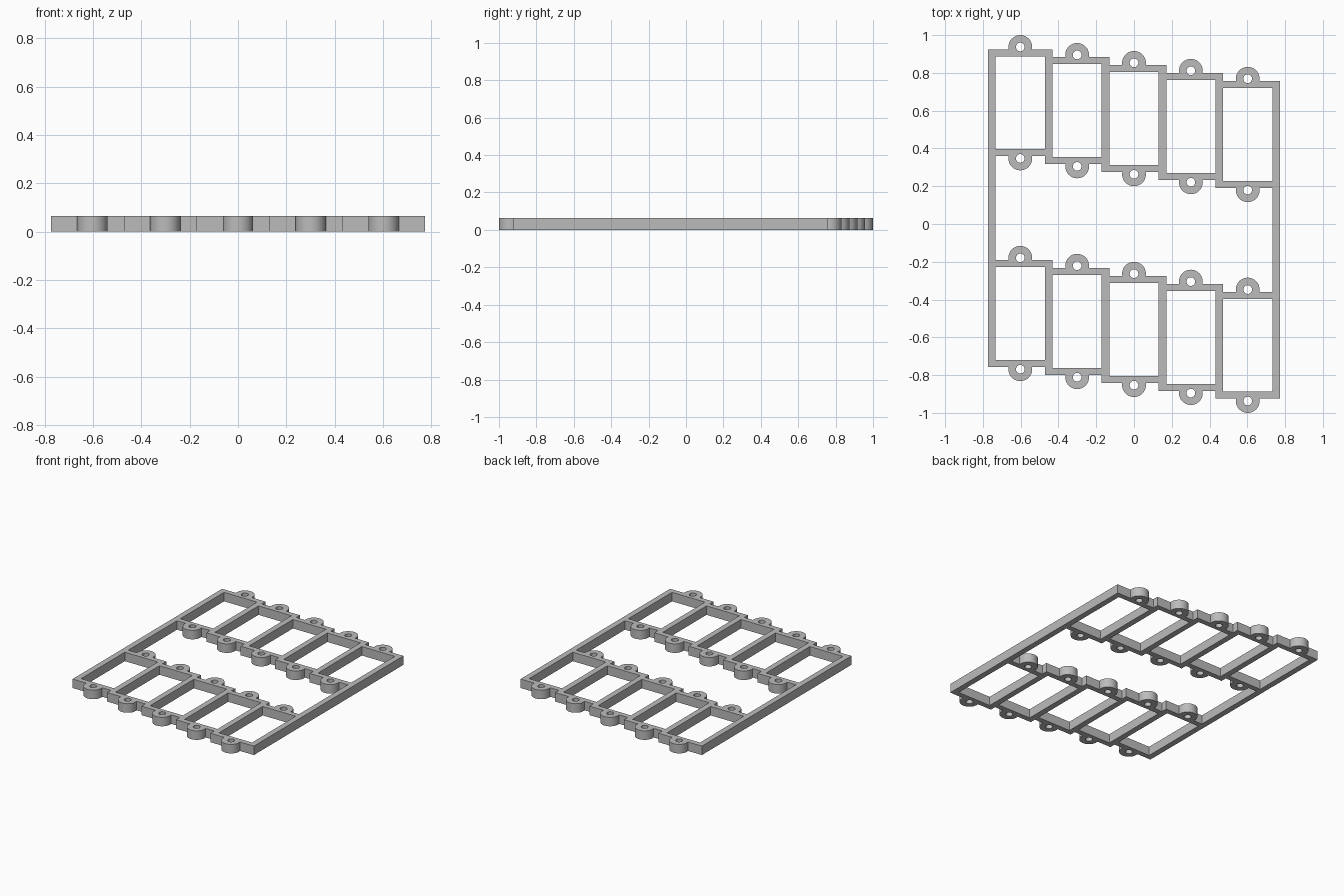
import bpy, bmesh, math
from mathutils import Matrix, Vector

if "Cube" in bpy.data.objects:
    bpy.data.objects.remove(bpy.data.objects["Cube"])

H = 0.064                      # thickness
PITCH, STEP = 0.301, 0.042     # spacing and stagger of the cells
OUT_X, OUT_Y = 0.171, 0.283    # half size of a cell plate
IN_X, IN_Y = 0.13, 0.246       # half size of its opening
RING, HOLE = 0.063, 0.023      # lug and hole radii
LUG_Y = 0.295                  # lug distance from cell centre
ROWS = (0.558, -0.558)


def box(bm, x, y, hx, hy, z0, z1):
    size = Matrix.Diagonal((2 * hx, 2 * hy, z1 - z0, 1))
    bmesh.ops.create_cube(bm, size=1, matrix=Matrix.Translation((x, y, (z0 + z1) / 2)) @ size)


def disc(bm, x, y, r, z0, z1, sides):
    bmesh.ops.create_cone(bm, cap_ends=True, segments=sides, radius1=r, radius2=r,
                          depth=z1 - z0, matrix=Matrix.Translation((x, y, (z0 + z1) / 2)))


def make(name, bm):
    mesh = bpy.data.meshes.new(name)
    bm.to_mesh(mesh)
    bm.free()
    obj = bpy.data.objects.new(name, mesh)
    bpy.context.collection.objects.link(obj)
    return obj


grey = bpy.data.materials.new("light grey")
grey.use_nodes = True
colour = (0.5, 0.5, 0.5, 1)
grey.diffuse_color = colour
grey.node_tree.nodes["Principled BSDF"].inputs["Base Color"].default_value = colour

solid, cuts = bmesh.new(), bmesh.new()

# Staggered cells, each with a lug at both ends
for row in ROWS:
    for i in range(-2, 3):
        x, y = i * PITCH, row - i * STEP
        box(solid, x, y, OUT_X, OUT_Y, 0, H)
        box(cuts, x, y, IN_X, IN_Y, -H, 2 * H)
        for end in (-1, 1):
            disc(solid, x, y + end * LUG_Y, RING, 0, H, 40)
            disc(cuts, x, y + end * LUG_Y, HOLE, -H, 2 * H, 24)

# Side rails joining the two rows
edge = 2 * PITCH + OUT_X
rail = (OUT_X - IN_X) / 2
for side in (-1, 1):
    box(solid, side * (edge - rail), -side * 2 * STEP, rail, ROWS[0], 0, H)

frame = make("cell_frame", solid)
frame.data.materials.append(grey)
cutter = make("opening_cutter", cuts)
cutter.hide_render = True

# Merge the plates and cut the openings
mod = frame.modifiers.new("openings", 'BOOLEAN')
mod.operation, mod.solver, mod.use_self = 'DIFFERENCE', 'EXACT', True
mod.object = cutter
bpy.ops.object.select_all(action='DESELECT')
frame.select_set(True)
bpy.context.view_layer.objects.active = frame
bpy.ops.object.modifier_apply(modifier=mod.name)
bpy.data.objects.remove(cutter)
bpy.ops.object.shade_smooth_by_angle(angle=math.radians(30))
